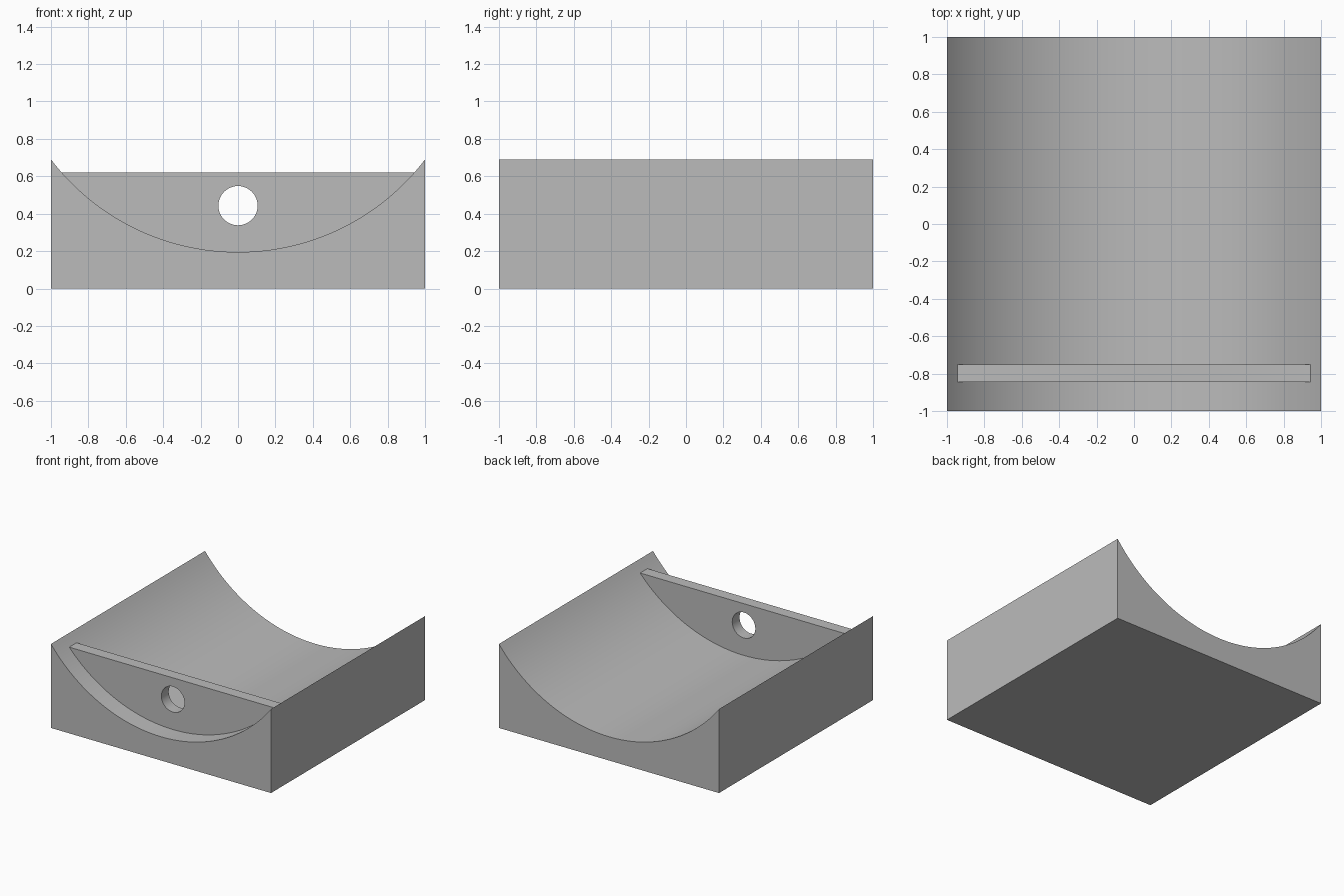
import bpy, bmesh, math
from mathutils import Matrix

cube = bpy.data.objects.get("Cube")
if cube:
    bpy.data.objects.remove(cube, do_unlink=True)

# Overall sizes
HALF, TOP, FLOOR = 1.0, 0.69, 0.195
SAG = TOP - FLOOR
RADIUS = (HALF ** 2 + SAG ** 2) / (2 * SAG)
CENTRE_Z = FLOOR + RADIUS

grey = bpy.data.materials.new("plain grey")
grey.use_nodes = True
grey.diffuse_color = (0.5, 0.5, 0.5, 1)
grey.node_tree.nodes["Principled BSDF"].inputs["Base Color"].default_value = (0.5, 0.5, 0.5, 1)


def arc(radius, half_width, steps=64):
    """Points along the trough, from right to left."""
    a = math.asin(half_width / radius)
    angles = [a - 2 * a * i / steps for i in range(steps + 1)]
    return [(radius * math.sin(t), CENTRE_Z - radius * math.cos(t)) for t in angles]


def extrude_profile(name, outlines, y_front, y_back):
    """Fill x-z outlines (inner ones become holes) and extrude them along y."""
    curve = bpy.data.curves.new(name, "CURVE")
    curve.dimensions = "2D"
    curve.fill_mode = "BOTH"
    curve.extrude = (y_back - y_front) / 2
    for points in outlines:
        spline = curve.splines.new("POLY")
        spline.points.add(len(points) - 1)
        for p, (x, z) in zip(spline.points, points):
            p.co = (x, z, 0, 1)
        spline.use_cyclic_u = True
    temp = bpy.data.objects.new(name + " outline", curve)
    bpy.context.collection.objects.link(temp)
    bpy.context.view_layer.update()
    mesh = bpy.data.meshes.new_from_object(temp.evaluated_get(bpy.context.evaluated_depsgraph_get()))
    bpy.data.objects.remove(temp, do_unlink=True)

    bm = bmesh.new()
    bm.from_mesh(mesh)
    bmesh.ops.remove_doubles(bm, verts=bm.verts, dist=0.0001)
    bm.transform(Matrix.Translation((0, (y_front + y_back) / 2, 0)) @ Matrix.Rotation(math.pi / 2, 4, "X"))
    bmesh.ops.recalc_face_normals(bm, faces=bm.faces)
    bm.to_mesh(mesh)
    bm.free()
    mesh.materials.clear()
    mesh.materials.append(grey)
    obj = bpy.data.objects.new(name, mesh)
    bpy.context.collection.objects.link(obj)
    bpy.ops.object.select_all(action="DESELECT")
    obj.select_set(True)
    bpy.context.view_layer.objects.active = obj
    bpy.ops.object.shade_smooth_by_angle(angle=math.radians(30))
    return obj


# Block with a round trough along its length
extrude_profile("cradle_block", [[(-HALF, 0), (HALF, 0)] + arc(RADIUS, HALF)], -HALF, HALF)

# Upright plate across the trough, slightly sunk into it, with a round hole
PLATE_TOP = 0.62
plate_radius = RADIUS + 0.005
plate_half = math.sqrt(plate_radius ** 2 - (CENTRE_Z - PLATE_TOP) ** 2)
hole = [(0.105 * math.cos(math.tau * i / 48), 0.443 + 0.105 * math.sin(math.tau * i / 48))
        for i in range(48)]
extrude_profile("cross_plate", [arc(plate_radius, plate_half), hole], -0.845, -0.75)
